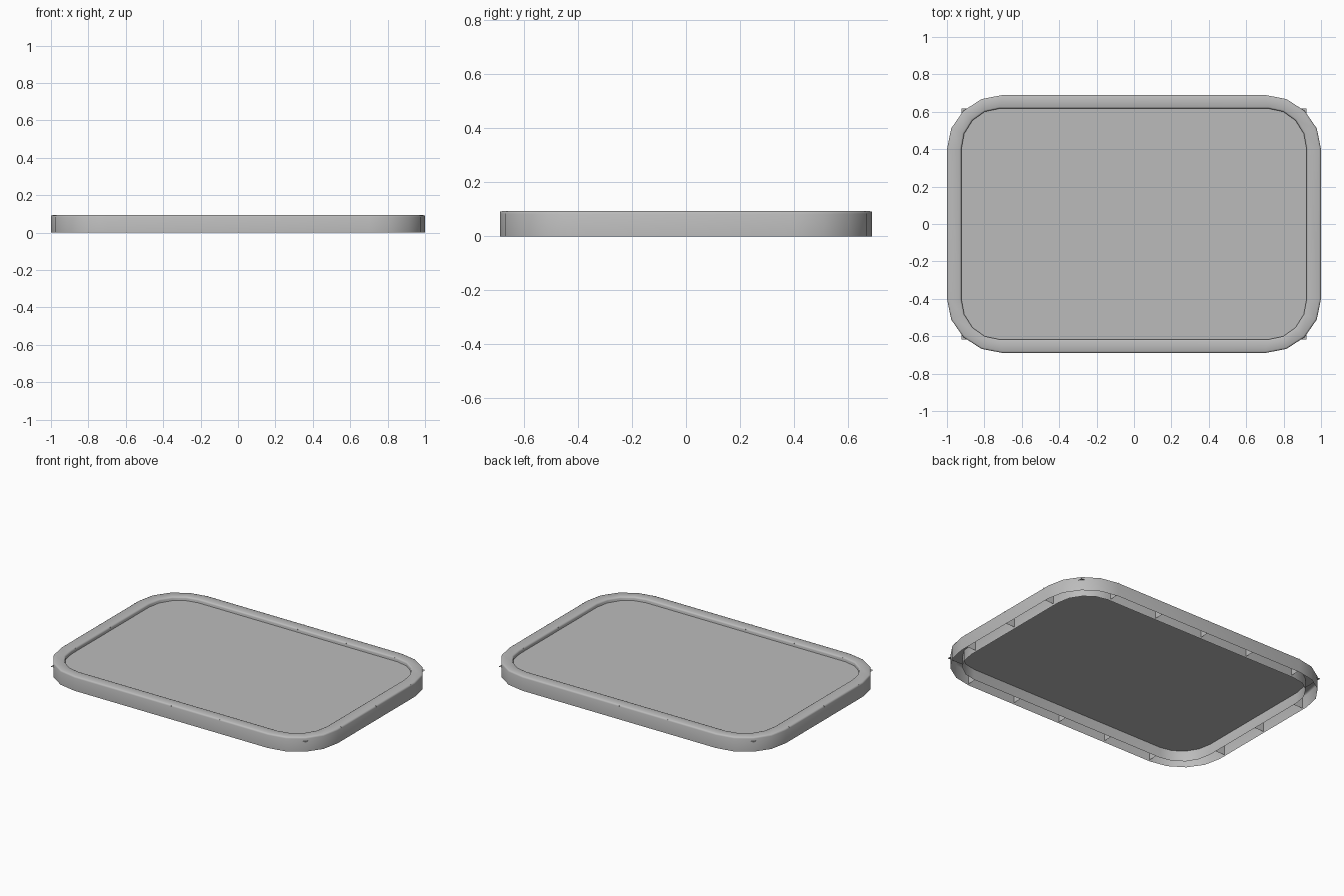
import bpy, bmesh
from math import cos, sin, pi

cube = bpy.data.objects.get("Cube")
if cube:
    bpy.data.objects.remove(cube, do_unlink=True)

# Single grey plastic
GREY = (0.5, 0.5, 0.5, 1)
grey = bpy.data.materials.new("grey plastic")
grey.use_nodes = True
grey.diffuse_color = GREY
grey.node_tree.nodes["Principled BSDF"].inputs["Base Color"].default_value = GREY

OUTER = (1.0, 0.69, 0.3, 0.29)      # half width, half depth, corner radii
INNER = (0.923, 0.617, 0.203, 0.217)
HEIGHT, FLOOR_Z, RIB_BOTTOM = 0.094, 0.07, 0.01
SEGMENTS = 4


def make_object(name, bm):
    mesh = bpy.data.meshes.new(name)
    bm.to_mesh(mesh)
    bm.free()
    mesh.materials.append(grey)
    obj = bpy.data.objects.new(name, mesh)
    bpy.context.collection.objects.link(obj)
    return obj


def outline(t):
    """Rounded rectangle, from outer (t=0) to inner (t=1)."""
    hx, hy, rx, ry = (a + (b - a) * t for a, b in zip(OUTER, INNER))
    points = []
    for corner, (sx, sy) in enumerate(((1, 1), (-1, 1), (-1, -1), (1, -1))):
        for i in range(SEGMENTS + 1):
            a = (corner + i / SEGMENTS) * pi / 2
            points.append((sx * (hx - rx) + rx * cos(a), sy * (hy - ry) + ry * sin(a)))
    return points


# Hollow rim: outer wall, softened top, inner wall
bm = bmesh.new()
profile = [(0, 0), (0, HEIGHT - 0.01), (0.04, HEIGHT - 0.003), (0.13, HEIGHT),
           (0.87, HEIGHT), (0.96, HEIGHT - 0.003), (1, HEIGHT - 0.01), (1, 0)]
rings = [[bm.verts.new((x, y, z)) for x, y in outline(t)] for t, z in profile]
for low, high in zip(rings, rings[1:]):
    for i in range(len(low)):
        j = (i + 1) % len(low)
        bm.faces.new((low[i], low[j], high[j], high[i]))
rim = make_object("rim", bm)
bpy.ops.object.select_all(action="DESELECT")
rim.select_set(True)
bpy.context.view_layer.objects.active = rim
bpy.ops.object.shade_smooth_by_angle(angle=pi / 4)

# Recessed floor, whose square corners run into the rim
bm = bmesh.new()
bm.faces.new([bm.verts.new((sx * INNER[0], sy * INNER[1], FLOOR_Z))
              for sx, sy in ((-1, -1), (1, -1), (1, 1), (-1, 1))])
make_object("floor_panel", bm)

# Stiffening ribs across the channel under the rim
bm = bmesh.new()


def add_rib(start, end):
    top = HEIGHT - 0.002
    bm.faces.new([bm.verts.new((*p, z)) for p, z in
                  ((start, RIB_BOTTOM), (end, RIB_BOTTOM), (end, top), (start, top))])


for side in (-1, 1):
    for n in range(-2, 3):
        add_rib((0.35 * n, side * INNER[1]), (0.35 * n, side * OUTER[1]))
    for n in range(-1, 2):
        add_rib((side * INNER[0], 0.36 * n), (side * OUTER[0], 0.36 * n))
make_object("channel_ribs", bm)
